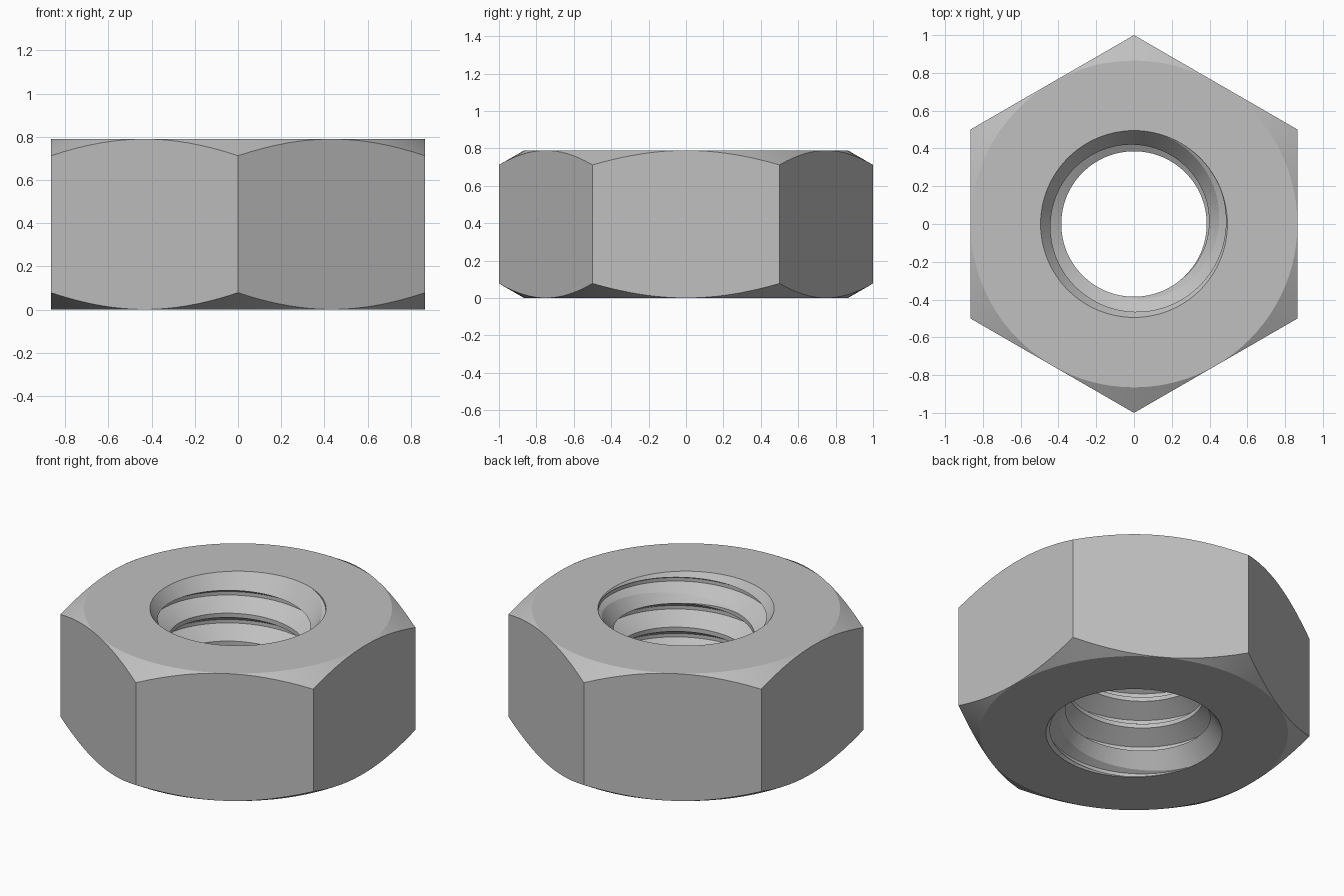
import bpy, bmesh, math
from mathutils import Vector

HEIGHT = 0.79
FLAT, CORNER = 0.865, 1.0          # chamfer circle and hexagon corner radius
MINOR, MAJOR = 0.385, 0.493        # thread crest and root radius
PITCH, PHASE = 0.173, 0.0
SINK = 0.15                        # depth of the countersink
SEG = 96

if "Cube" in bpy.data.objects:
    bpy.data.objects.remove(bpy.data.objects["Cube"], do_unlink=True)

steel = bpy.data.materials.new("grey_steel")
steel.use_nodes = True
steel.diffuse_color = (0.53, 0.53, 0.53, 1)
steel.node_tree.nodes["Principled BSDF"].inputs["Base Color"].default_value = steel.diffuse_color


def finish(bm, name):
    bmesh.ops.recalc_face_normals(bm, faces=bm.faces)
    mesh = bpy.data.meshes.new(name)
    bm.to_mesh(mesh)
    bm.free()
    mesh.materials.append(steel)
    obj = bpy.data.objects.new(name, mesh)
    bpy.context.collection.objects.link(obj)
    return obj


def lathe(name, profile, segments=SEG, start=0.0):
    """Closed solid turned from (radius, z) points, capped flat."""
    bm = bmesh.new()
    rings = []
    for r, z in profile:
        angles = [start + math.tau * i / segments for i in range(segments)]
        rings.append([bm.verts.new((r * math.cos(a), r * math.sin(a), z)) for a in angles])
    for low, high in zip(rings, rings[1:]):
        for i in range(segments):
            j = (i + 1) % segments
            bm.faces.new((low[i], low[j], high[j], high[i]))
    bm.faces.new(rings[0])
    bm.faces.new(rings[-1])
    return finish(bm, name)


def screw(name):
    """Right-handed threaded rod, trimmed flat above and below the nut."""
    bm = bmesh.new()
    flank = (MAJOR - MINOR) * math.tan(math.radians(30)) / PITCH
    root = 1 / 8
    steps = [(0, MINOR), (flank, MAJOR), (flank + root, MAJOR), (2 * flank + root, MINOR)]
    turns = math.ceil(HEIGHT / PITCH) + 5
    columns = []
    for i in range(SEG + 1):
        a = math.tau * i / SEG
        columns.append([bm.verts.new((r * math.cos(a), r * math.sin(a),
                                      PITCH * (m - 3 + t + PHASE + i / SEG)))
                        for m in range(turns) for t, r in steps])
    for left, right in zip(columns, columns[1:]):
        for k in range(len(left) - 1):
            bm.faces.new((left[k], right[k], right[k + 1], left[k + 1]))
    bmesh.ops.remove_doubles(bm, verts=bm.verts, dist=1e-5)
    for z, way in ((-0.1, -1), (HEIGHT + 0.1, 1)):
        geom = bm.verts[:] + bm.edges[:] + bm.faces[:]
        bmesh.ops.bisect_plane(bm, geom=geom, plane_co=Vector((0, 0, z)),
                               plane_no=Vector((0, 0, way)), clear_outer=True)
    bmesh.ops.holes_fill(bm, edges=[e for e in bm.edges if e.is_boundary], sides=0)
    return finish(bm, name)


def carve(target, tool, operation):
    """Apply a boolean and discard its tool."""
    mod = target.modifiers.new(operation, "BOOLEAN")
    mod.object, mod.operation, mod.solver = tool, operation, "EXACT"
    graph = bpy.context.evaluated_depsgraph_get()
    target.data = bpy.data.meshes.new_from_object(target.evaluated_get(graph))
    target.modifiers.clear()
    bpy.data.objects.remove(tool, do_unlink=True)


# Hexagonal block
nut = lathe("hex_nut", [(CORNER, 0), (CORNER, HEIGHT)], 6, math.pi / 6)

# Conical chamfers on the outer corners
wide = 1.2
drop = (wide - FLAT) * math.tan(math.radians(30))
carve(nut, lathe("chamfer_tool", [(FLAT, 0), (wide, drop), (wide, HEIGHT - drop),
                                  (FLAT, HEIGHT)]), "INTERSECT")

# Threaded hole
carve(nut, screw("thread_tool"), "DIFFERENCE")

# Countersinks at both ends of the hole
slope = (MAJOR - MINOR + 0.002) / SINK
over = 0.05
mouth = MAJOR + 0.002 + over * slope
carve(nut, lathe("countersink_tool", [(mouth, -over), (MINOR - 0.001, SINK),
                                      (MINOR - 0.001, HEIGHT - SINK),
                                      (mouth, HEIGHT + over)]), "DIFFERENCE")

# Smooth round surfaces, crisp edges
bpy.ops.object.select_all(action="DESELECT")
nut.select_set(True)
bpy.context.view_layer.objects.active = nut
bpy.ops.object.shade_smooth_by_angle(angle=math.radians(20))
